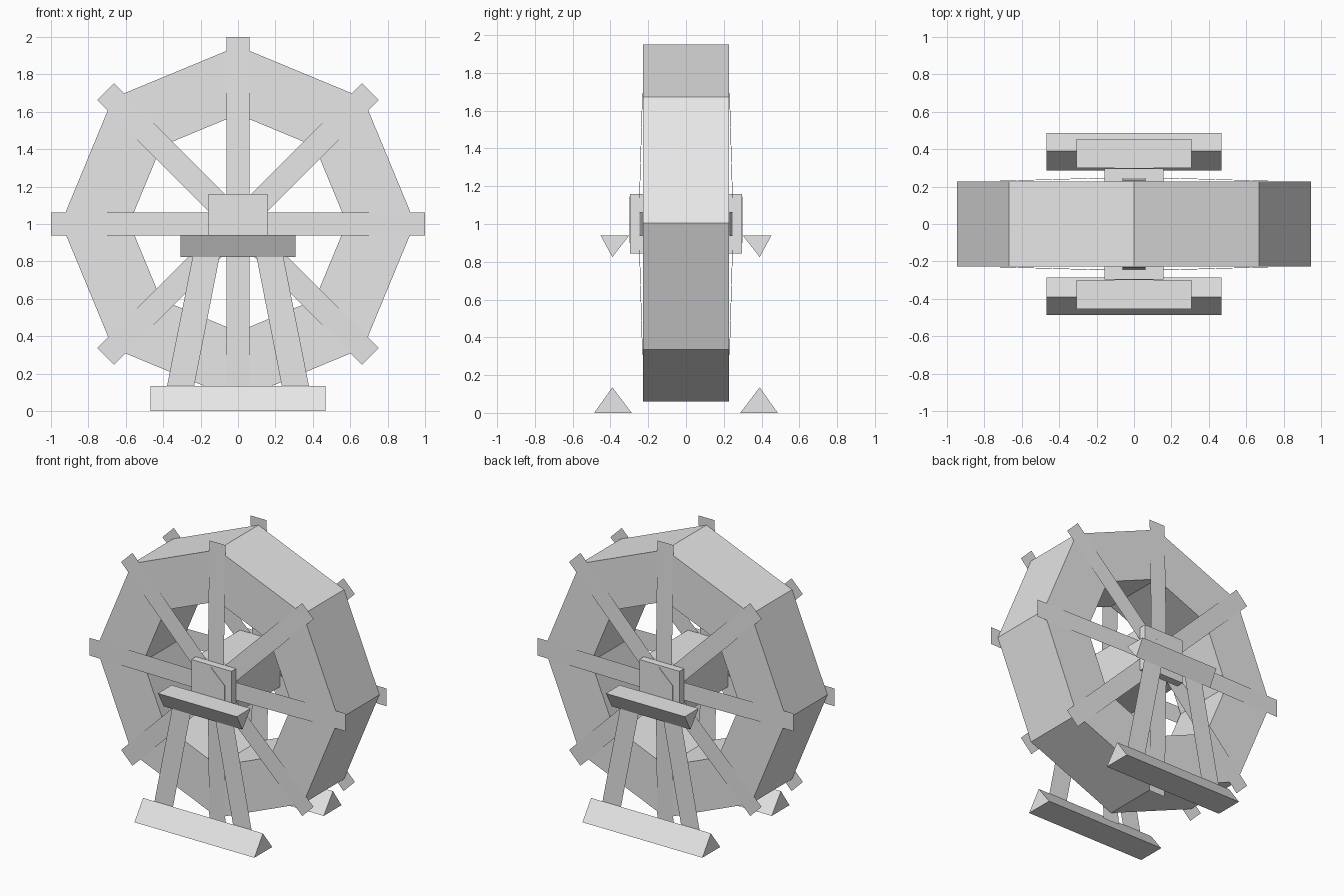
import bpy
from math import cos, sin, pi

if "Cube" in bpy.data.objects:
    bpy.data.objects.remove(bpy.data.objects["Cube"], do_unlink=True)

grey = bpy.data.materials.new("plain_grey")
grey.use_nodes = True
grey.diffuse_color = (0.8, 0.8, 0.8, 1)
grey.node_tree.nodes["Principled BSDF"].inputs["Base Color"].default_value = (0.8, 0.8, 0.8, 1)

AXIS_Z = 1.005


def add_mesh(name, verts, faces):
    mesh = bpy.data.meshes.new(name)
    mesh.from_pydata(verts, [], faces)
    mesh.materials.append(grey)
    obj = bpy.data.objects.new(name, mesh)
    bpy.context.collection.objects.link(obj)
    # Consistent outward normals
    import bmesh
    bm = bmesh.new()
    bm.from_mesh(mesh)
    bmesh.ops.recalc_face_normals(bm, faces=bm.faces)
    bm.to_mesh(mesh)
    bm.free()
    return obj


def prism(name, profile, start, end, place):
    """Extrude a closed profile; place(a, b, t) maps it into space."""
    n = len(profile)
    verts = [place(a, b, t) for t in (start, end) for a, b in profile]
    faces = [tuple(range(n)), tuple(range(n, 2 * n))]
    faces += [(i, (i + 1) % n, n + (i + 1) % n, n + i) for i in range(n)]
    return add_mesh(name, verts, faces)


def along_x(a, b, t):
    return (t, a, b)


def along_y(a, b, t):
    return (a, t, b)


# Octagonal rim: rectangular section swept round the axle
section = [(0.945, -0.228), (0.945, 0.228), (0.58, 0.228), (0.58, -0.228)]
rim_verts, rim_faces = [], []
for k in range(8):
    angle = k * pi / 4
    rim_verts += [(r * cos(angle), y, AXIS_Z + r * sin(angle)) for r, y in section]
    for j in range(4):
        a, b, nxt = 4 * k, 4 * ((k + 1) % 8), (j + 1) % 4
        rim_faces.append((a + j, a + nxt, b + nxt, b + j))
add_mesh("wheel_rim", rim_verts, rim_faces)

# Axle block running through the wheel
block = [(-0.157, 0.845), (0.157, 0.845), (0.157, 1.16), (-0.157, 1.16)]
prism("axle_block", block, -0.297, 0.297, along_y)

for side, label in ((-1, "front"), (1, "back")):
    # Flat spoke boards, slightly dished out towards the axle
    for k in range(4):
        c, s = cos(k * pi / 4), sin(k * pi / 4)
        verts = [(r * c - w * s, side * (0.25 - 0.02 * abs(r)), AXIS_Z - 0.005 + r * s + w * c)
                 for r in (-1, 0, 1) for w in (-0.0625, 0.0625)]
        add_mesh(f"{label}_spoke_{k + 1}", verts, [(0, 1, 3, 2), (2, 3, 5, 4)])

    # Pointed bearing plate
    plate = [(-0.105, 0.9), (0.105, 0.9), (0.105, 1.045), (0, 1.145), (-0.105, 1.045)]
    prism(f"{label}_bearing_plate", plate, side * 0.296, side * 0.3, along_y)

    # Triangular bearing shelf and ground foot
    shelf = [(side * 0.3, 0.94), (side * 0.453, 0.94), (side * 0.39, 0.825)]
    prism(f"{label}_bearing_shelf", shelf, -0.308, 0.308, along_x)
    foot = [(side * 0.287, 0), (side * 0.486, 0), (side * 0.39, 0.135)]
    prism(f"{label}_foot", foot, -0.468, 0.468, along_x)

    # Flat splayed legs
    for mirror, hand in ((1, "left"), (-1, "right")):
        outline = [(0.237, 0.12), (0.382, 0.12), (0.235, 0.86), (0.092, 0.86)]
        verts = [(mirror * x, side * 0.39, z) for x, z in outline]
        add_mesh(f"{label}_{hand}_leg", verts, [(0, 1, 2, 3)])
